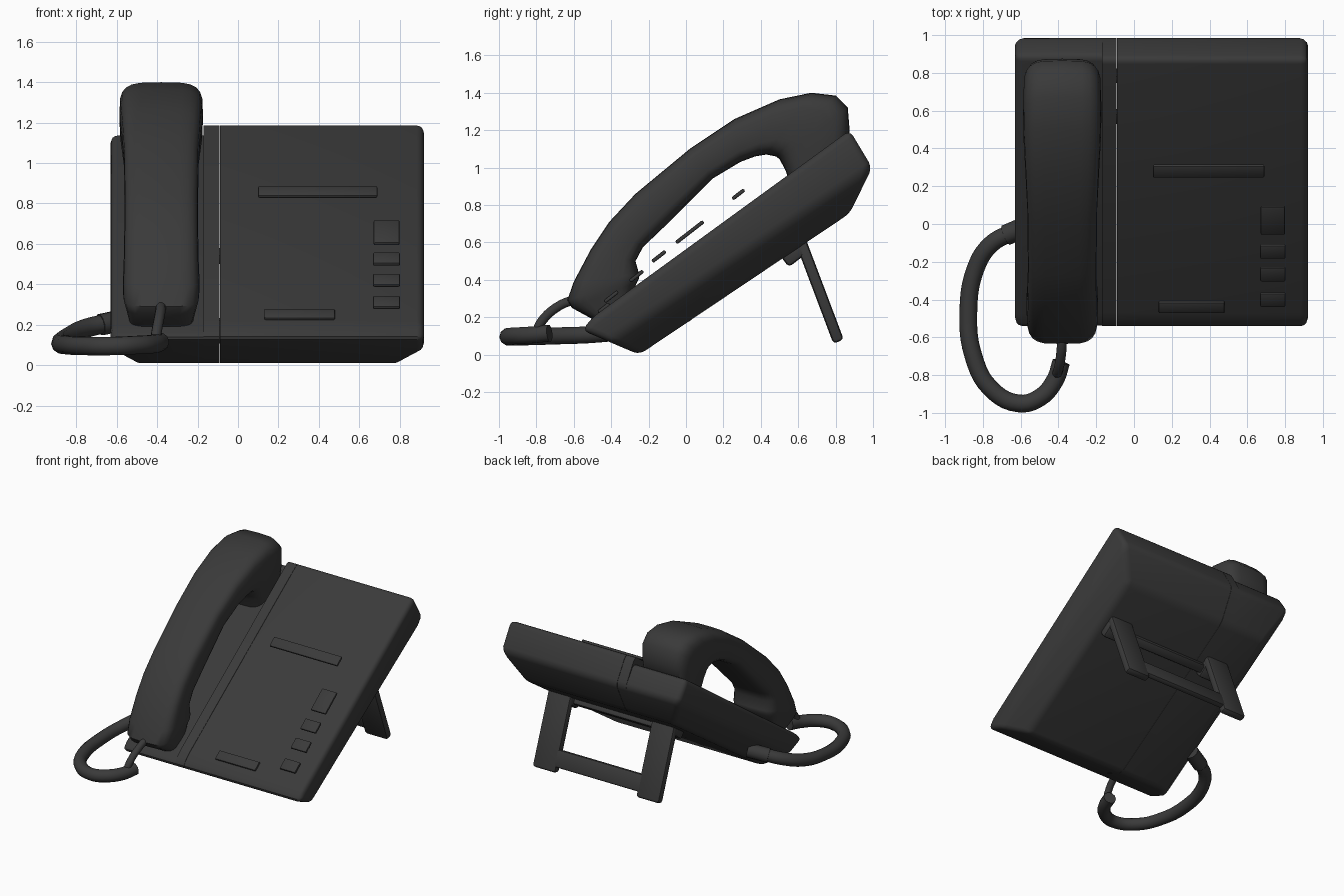
import bpy, bmesh, math
from mathutils import Vector, Matrix

old = bpy.data.objects.get("Cube")
if old:
    bpy.data.objects.remove(old, do_unlink=True)

grey = bpy.data.materials.new("charcoal plastic")
grey.use_nodes = True
colour = (0.042, 0.042, 0.042, 1)
grey.diffuse_color = colour
grey.node_tree.nodes["Principled BSDF"].inputs["Base Color"].default_value = colour


def finish(ob, angle=35):
    """Give the object its colour and smooth shading with sharp edges."""
    ob.data.materials.clear()
    ob.data.materials.append(grey)
    bpy.ops.object.select_all(action='DESELECT')
    ob.select_set(True)
    bpy.context.view_layer.objects.active = ob
    bpy.ops.object.shade_smooth_by_angle(angle=math.radians(angle))
    return ob


def from_bmesh(name, bm, angle=35):
    bmesh.ops.recalc_face_normals(bm, faces=bm.faces)
    me = bpy.data.meshes.new(name)
    bm.to_mesh(me)
    bm.free()
    ob = bpy.data.objects.new(name, me)
    bpy.context.collection.objects.link(ob)
    return finish(ob, angle)


def housing(name, x0, x1, taper0, taper1, seams, drop=0.0):
    """Wedge-shaped block: side profile swept over x, underside narrowed."""
    profile = [(-0.5, 0.2 - drop * 0.3, 0), (-0.555, 0.13, 0), (-0.41, 0.07, 0),
               (-0.25, 0, 1), (0.875, 0.755, 1), (0.995, 1.0, 0),
               (0.875 + drop * 0.3, 1.2 - drop, 0)]
    bm = bmesh.new()
    for y, z, low in profile:
        bm.verts.new((x0 + taper0 * low, y, z))
        bm.verts.new((x1 - taper1 * low, y, z))
    bmesh.ops.convex_hull(bm, input=bm.verts)
    bmesh.ops.dissolve_limit(bm, angle_limit=0.05, verts=bm.verts, edges=bm.edges)

    def on_seam(e):
        return any(all(abs(v.co.x - s) < 1e-4 for v in e.verts) for s in seams)
    edges = [e for e in bm.edges if not on_seam(e) and e.calc_face_angle(0) > 0.15]
    bmesh.ops.bevel(bm, geom=edges, offset=0.035, segments=3, profile=0.5,
                    affect='EDGES', clamp_overlap=True)
    return from_bmesh(name, bm)


def box(name, centre, size, tilt=0.0, bevel=0.012):
    bm = bmesh.new()
    bmesh.ops.create_cube(bm, size=1, matrix=Matrix.Diagonal((*size, 1)))
    bmesh.ops.bevel(bm, geom=bm.edges[:], offset=bevel, segments=2, profile=0.5,
                    affect='EDGES')
    bm.transform(Matrix.Translation(centre) @ Matrix.Rotation(tilt, 4, 'X'))
    return from_bmesh(name, bm)


def tube(name, points, radius):
    cu = bpy.data.curves.new(name, 'CURVE')
    cu.dimensions = '3D'
    cu.bevel_depth = radius
    cu.bevel_resolution = 3
    cu.resolution_u = 5
    cu.use_fill_caps = True
    sp = cu.splines.new('BEZIER')
    sp.bezier_points.add(len(points) - 1)
    for bp, p in zip(sp.bezier_points, points):
        bp.co = p
        bp.handle_left_type = bp.handle_right_type = 'AUTO'
    ob = bpy.data.objects.new(name, cu)
    bpy.context.collection.objects.link(ob)
    bpy.ops.object.select_all(action='DESELECT')
    ob.select_set(True)
    bpy.context.view_layer.objects.active = ob
    bpy.ops.object.convert(target='MESH')
    return finish(bpy.context.object, 50)


# Body: key panel, dividing ridge and lower handset cradle
housing("key_panel", -0.09, 0.92, 0, 0.13, [-0.09])
housing("cradle_ridge", -0.17, -0.092, 0, 0, [-0.17, -0.092])
housing("handset_cradle", -0.63, -0.17, 0.13, 0, [-0.17], drop=0.05)

# Handset: rounded sections lofted from earpiece to mouthpiece
# Each station: outer y, outer z, inner y, inner z, half width
stations = [
    (0.86, 1.08, 0.57, 0.88, 0.18), (0.875, 1.2, 0.53, 0.99, 0.195),
    (0.865, 1.32, 0.5, 1.045, 0.205), (0.8, 1.385, 0.48, 1.06, 0.207),
    (0.67, 1.4, 0.43, 1.07, 0.207), (0.5, 1.365, 0.37, 1.06, 0.204),
    (0.26, 1.26, 0.29, 1.03, 0.195), (0.02, 1.1, 0.14, 0.94, 0.185),
    (-0.27, 0.86, -0.12, 0.68, 0.182), (-0.41, 0.71, -0.23, 0.575, 0.183),
    (-0.51, 0.56, -0.27, 0.5, 0.185), (-0.6, 0.39, -0.25, 0.43, 0.19),
    (-0.635, 0.29, -0.25, 0.41, 0.188), (-0.61, 0.25, -0.26, 0.39, 0.178),
    (-0.5, 0.19, -0.3, 0.3, 0.16)]
SIDES = 24
bm = bmesh.new()
rings = []
for oy, oz, iy, iz, half in stations:
    mid = Vector((-0.38, (oy + iy) / 2, (oz + iz) / 2))
    depth = Vector((0, (oy - iy) / 2, (oz - iz) / 2))
    ring = []
    for k in range(SIDES):
        a = math.tau * k / SIDES
        c, s = (math.copysign(abs(f) ** 0.5, f) for f in (math.cos(a), math.sin(a)))
        ring.append(bm.verts.new(mid + Vector((half * c, 0, 0)) + depth * s))
    rings.append(ring)
for r, q in zip(rings, rings[1:]):
    for k in range(SIDES):
        n = (k + 1) % SIDES
        bm.faces.new((r[k], r[n], q[n], q[k]))
bm.faces.new(rings[0])
bm.faces.new(rings[-1])
from_bmesh("handset", bm, 50)

# Keys and label strips, following the slope of the panel
slope = 0.66
for name, x, y, z, width, length in [
        ("large_key", 0.735, 0.02, 0.655, 0.13, 0.185),
        ("upper_key", 0.735, -0.145, 0.525, 0.135, 0.09),
        ("middle_key", 0.735, -0.265, 0.42, 0.135, 0.09),
        ("lower_key", 0.735, -0.4, 0.31, 0.135, 0.09),
        ("upper_label_strip", 0.395, 0.28, 0.857, 0.59, 0.08),
        ("lower_label_strip", 0.305, -0.44, 0.25, 0.35, 0.075)]:
    box(name, (x, y, z), (width, length, 0.02), slope, 0.008)

# Cord: thick loop, thin lead to the handset, plugs at both ends
tube("cord_loop", [(-0.385, -0.73, 0.115), (-0.42, -0.83, 0.105), (-0.5, -0.92, 0.1),
                   (-0.61, -0.95, 0.095), (-0.76, -0.87, 0.095), (-0.85, -0.7, 0.1),
                   (-0.877, -0.47, 0.11), (-0.84, -0.24, 0.14), (-0.76, -0.11, 0.18),
                   (-0.64, -0.04, 0.21)], 0.047)
tube("handset_lead", [(-0.38, -0.58, 0.3), (-0.385, -0.68, 0.26),
                      (-0.4, -0.77, 0.18), (-0.41, -0.8, 0.12)], 0.026)
tube("cord_plug", [(-0.68, -0.06, 0.2), (-0.54, 0.0, 0.23)], 0.055)

# Rear stand: two legs, a crossbar and a hinge under the body
lean = math.atan2(0.2, 0.53)
for side, x in (("left", 0.65), ("right", -0.25)):
    box(side + "_stand_leg", (x, 0.71, 0.35), (0.2, 0.06, 0.6), lean, 0.02)
    box(side + "_stand_hinge", (x, 0.57, 0.54), (0.2, 0.12, 0.09), slope, 0.02)
box("stand_crossbar", (0.2, 0.785, 0.17), (0.75, 0.045, 0.13), lean, 0.015)
box("stand_hinge_bar", (0.2, 0.57, 0.54), (0.75, 0.07, 0.06), slope, 0.015)
